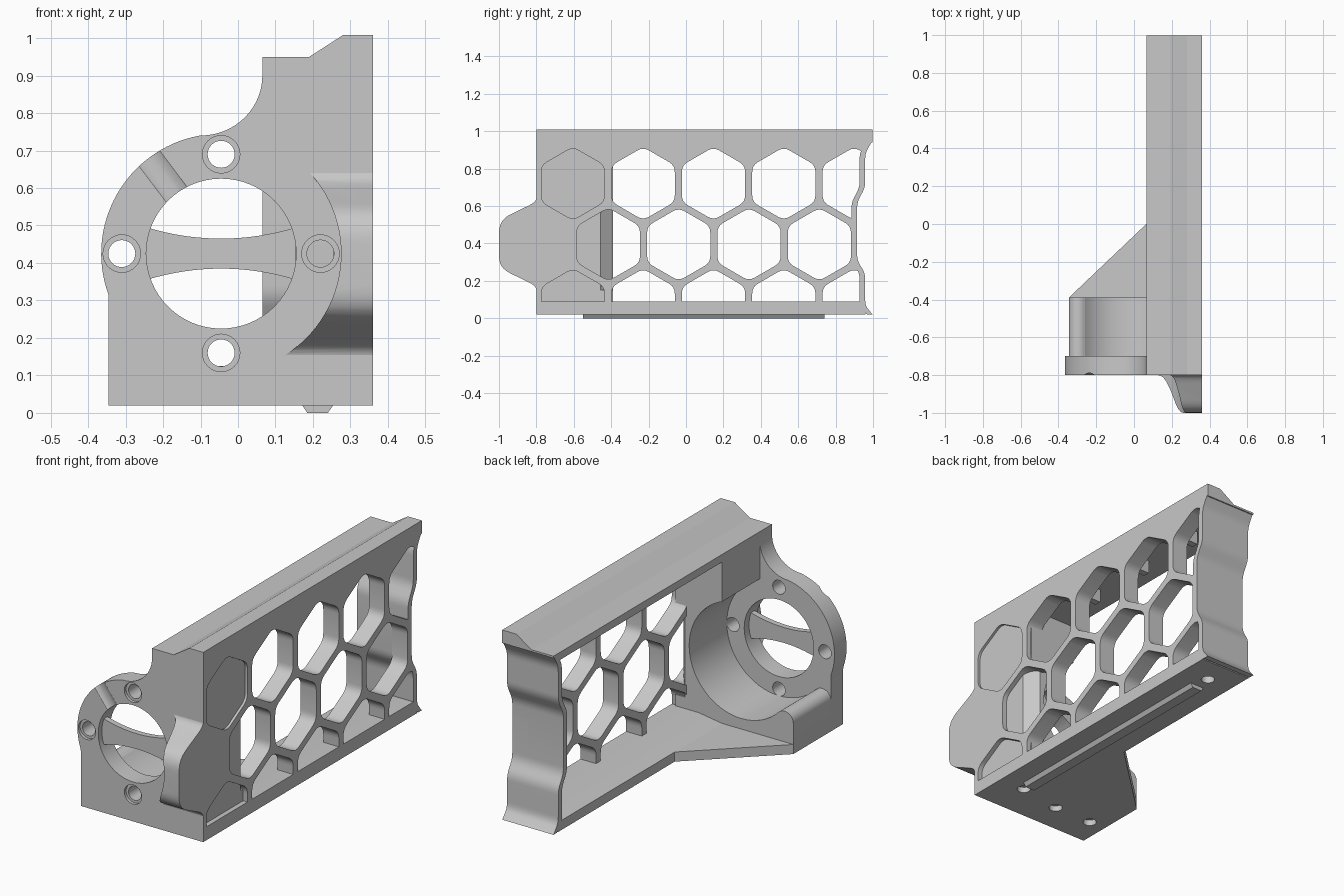
import bpy, bmesh
from math import sin, cos, pi, radians
from mathutils import Vector

if "Cube" in bpy.data.objects:
    bpy.data.objects.remove(bpy.data.objects["Cube"])

grey = bpy.data.materials.new("plain grey")
grey.use_nodes = True
grey.diffuse_color = (0.58, 0.58, 0.58, 1)
grey.node_tree.nodes["Principled BSDF"].inputs["Base Color"].default_value = (0.58, 0.58, 0.58, 1)


def arc(cx, cz, rx, rz, start, end, steps):
    angles = [radians(start + (end - start) * i / steps) for i in range(steps + 1)]
    return [(cx + rx * cos(a), cz + rz * sin(a)) for a in angles]


def rounded(points, size, steps=4):
    """Replace every corner of a closed outline by a small curve."""
    result = []
    for i, p in enumerate(points):
        corner = Vector(p)
        before, after = Vector(points[i - 1]) - corner, Vector(points[(i + 1) % len(points)]) - corner
        a = corner + before.normalized() * min(size, before.length * 0.45)
        b = corner + after.normalized() * min(size, after.length * 0.45)
        for k in range(steps + 1):
            t = k / steps
            result.append(tuple(a * (1 - t) ** 2 + corner * 2 * t * (1 - t) + b * t * t))
    return result


def rounded_path(points, size, steps=4):
    """Round the inner corners of an open path and keep its two ends."""
    return [points[0]] + rounded(points, size, steps)[steps + 1:-steps - 1] + [points[-1]]


def prism(name, outline, axis, start, end):
    """Extrude a 2D outline along one axis."""
    place = {"x": lambda p, d: (d, p[0], p[1]),
             "y": lambda p, d: (p[0], d, p[1]),
             "z": lambda p, d: (p[0], p[1], d)}[axis]
    bm = bmesh.new()
    face = bm.faces.new([bm.verts.new(place(p, start)) for p in outline])
    moved = bmesh.ops.extrude_face_region(bm, geom=[face])["geom"]
    shift = Vector(place((0, 0), end - start))
    bmesh.ops.translate(bm, vec=shift, verts=[g for g in moved if isinstance(g, bmesh.types.BMVert)])
    bmesh.ops.recalc_face_normals(bm, faces=bm.faces)
    mesh = bpy.data.meshes.new(name)
    bm.to_mesh(mesh)
    bm.free()
    obj = bpy.data.objects.new(name, mesh)
    bpy.context.collection.objects.link(obj)
    mesh.materials.append(grey)
    return obj


def disc(name, cx, cz, r, axis, start, end, steps=32):
    return prism(name, arc(cx, cz, r, r, 0, 360, steps)[:-1], axis, start, end)


def carve(obj, cutters):
    """Subtract the cutters one by one, then remove them."""
    for cutter in cutters:
        mod = obj.modifiers.new("cut", "BOOLEAN")
        mod.operation, mod.solver, mod.object = "DIFFERENCE", "EXACT", cutter
        cutter.hide_render = True
    bpy.context.view_layer.update()
    cut = bpy.data.meshes.new_from_object(obj.evaluated_get(bpy.context.evaluated_depsgraph_get()))
    obj.modifiers.clear()
    obj.data = cut
    for cutter in cutters:
        bpy.data.objects.remove(cutter)


LEFT, EDGE, RIGHT, SKIN = -0.345, 0.065, 0.36, 0.335
FRONT, BLOCK_BACK = -0.8, -0.39
CX, CZ = -0.045, 0.425

# Wavy rear edge shared by the side wall and the end wall
wave = rounded_path([(0.998, 0.95), (0.985, 0.93), (0.958, 0.88), (0.958, 0.70), (0.915, 0.62),
                     (0.915, 0.31), (0.958, 0.24), (0.958, 0.07), (0.985, 0.035), (0.998, 0.02)], 0.03)

# Side wall with honeycomb windows
wall = prism("side_wall", [(FRONT, 0.02), (FRONT, 1.0), (0.998, 1.0)] + wave, "x", 0.27, RIGHT)
windows = []
for first, z, count in [(-0.605, 0.72, 5), (-0.415, 0.395, 4), (-0.605, 0.07, 5)]:
    for i in range(count):
        y = first + 0.376 * i
        hexagon = arc(y, z, 0.195, 0.195, 30, 330, 5)
        windows.append(prism("window_cutter", rounded(hexagon, 0.035), "x", 0.2, 0.5))
carve(wall, windows)
# The first upper window is closed by a shallow panel
prism("window_panel", arc(-0.605, 0.72, 0.2, 0.2, 30, 330, 5), "x", 0.32, 0.347)

# Rear end wall
inner = [(y - 0.03, z) for y, z in reversed(wave)]
prism("end_wall", wave + inner, "x", EDGE, RIGHT)

# Stepped top beam with small ribs below it, behind the window bars
prism("top_beam", [(EDGE, 0.94), (EDGE, 0.95), (0.19, 0.95), (0.28, 1.008),
                   (RIGHT, 1.008), (RIGHT, 0.94)], "y", FRONT, 0.998)
prism("beam_underside", [(EDGE, 0.91), (EDGE, 0.945), (RIGHT, 0.945), (RIGHT, 0.91)], "y", FRONT, 0.96)
for y in (-0.04, 0.335, 0.71):
    prism("beam_rib", [(y - 0.018, 0.84), (y + 0.018, 0.84), (y + 0.018, 0.92), (y - 0.018, 0.92)],
          "x", 0.2, 0.28)

# Floor with diagonal gusset and screw holes underneath
floor = prism("floor", [(RIGHT, FRONT), (RIGHT, 0.96), (EDGE, 0.96), (EDGE, 0),
                        (LEFT, BLOCK_BACK), (LEFT, FRONT)], "z", 0.02, 0.07)
carve(floor, [disc("hole_cutter", x, y, 0.033, "z", -0.1, 0.2)
              for x, y in [(0.21, -0.6), (0.21, 0.82), (-0.03, -0.64), (-0.25, -0.64)]])
# Gentle rise of the floor towards the side wall
prism("floor_rise", [(EDGE, 0.065), (RIGHT, 0.065), (RIGHT, 0.09), (0.2, 0.09), (EDGE, 0.07)],
      "y", FRONT, 0.95)
prism("bottom_rail", [(0.17, 0.022), (0.185, 0), (0.24, 0), (0.255, 0.022)], "y", -0.55, 0.74)

# Round front plate blending into the beam
plate = prism("front_plate", [(LEFT, 0.05), (SKIN, 0.05), (SKIN, 0.95), (EDGE, 0.95)]
              + arc(-0.1, 0.9, 0.165, 0.16, 0, -90, 14)
              + arc(CX, CZ, 0.32, 0.32, 101, 200, 32), "y", FRONT, -0.7)
cutters = [disc("bore_cutter", CX, CZ, 0.2, "y", -1, -0.5, 64)]
screws = [(CX + 0.265 * cos(k * pi / 2), CZ + 0.265 * sin(k * pi / 2)) for k in range(4)]
for x, z in screws:
    cutters.append(disc("screw_cutter", x, z, 0.036, "y", -1, -0.5))
    cutters.append(disc("recess_cutter", x, z, 0.05, "y", -1, FRONT + 0.015))
# Shallow diagonal groove in the front face
groove = disc("groove_cutter", 0, 0, 0.06, "x", 0.15, 0.4)
groove.rotation_euler = (0, -radians(127), 0)
groove.location = (CX, FRONT - 0.049, CZ)
cutters.append(groove)
carve(plate, cutters)

# Waisted strip across the bore
top = [(CX + 0.199 * t, CZ + 0.04 + 0.03 * t * t) for t in [i / 8 - 1 for i in range(17)]]
prism("cross_strip", top + [(x, 2 * CZ - z) for x, z in reversed(top)], "y", -0.77, -0.74)

# Housing block behind the plate, hollowed by a round cavity with a soft crest
housing = prism("housing", [(LEFT, 0.05), (SKIN, 0.05), (SKIN, 0.95), (EDGE, 0.95), (EDGE, 0.2),
                            (-0.2, 0.2)] + arc(-0.295, 0.18, 0.05, 0.05, 44, 180, 12),
                "y", -0.7, BLOCK_BACK)
carve(housing, [disc("cavity_cutter", CX, CZ, 0.3, "y", -0.75, 0, 64),
                prism("chamfer_cutter", [(0.345, -0.47), (0.345, -0.38), (0.272, -0.38)], "z", 0.15, 0.62)])

# Tapered front ear with flared roots, hollowed around the flange
ear_profile = rounded_path([(-0.795, 0.66), (-0.805, 0.62), (-0.97, 0.54), (-1, 0.49), (-1, 0.3),
                            (-0.97, 0.255), (-0.805, 0.175), (-0.795, 0.135)], 0.04)
ear = prism("front_ear", [(-0.78, 0.135), (-0.78, 0.66)] + ear_profile, "x", 0.08, RIGHT)
carve(ear, [disc("flange_cutter", CX, CZ, 0.32, "y", -1.2, -0.75, 96)])

# Smooth the round surfaces, keep edges sharp
for obj in bpy.context.collection.objects:
    if obj.type == "MESH" and grey.name in obj.data.materials:
        bpy.ops.object.select_all(action="DESELECT")
        obj.select_set(True)
        bpy.context.view_layer.objects.active = obj
        bpy.ops.object.shade_smooth_by_angle(angle=radians(30))
